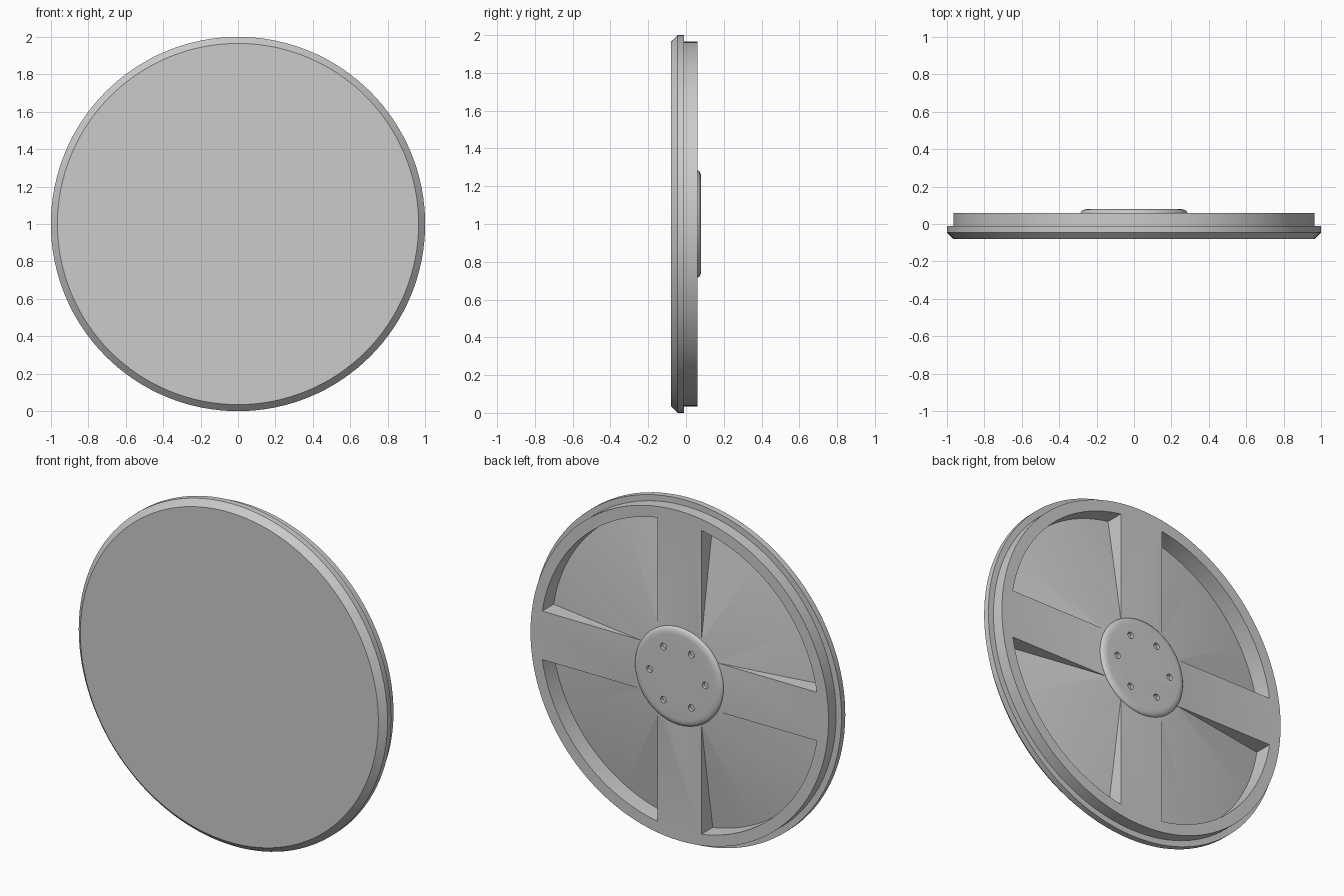
import bpy, bmesh
from math import pi, sin, cos, radians
from mathutils import Matrix, Vector

if "Cube" in bpy.data.objects:
    bpy.data.objects.remove(bpy.data.objects["Cube"])

grey = bpy.data.materials.new("plain grey")
grey.use_nodes = True
colour = (0.6, 0.6, 0.6, 1)
grey.diffuse_color = colour
grey.node_tree.nodes["Principled BSDF"].inputs["Base Color"].default_value = colour

BACK = 0.06          # rear face of the wheel
SPOKE = 0.142        # half width of a spoke
SEGMENTS = 128


def cap(bm):
    open_edges = [e for e in bm.edges if e.is_boundary]
    if open_edges:
        bmesh.ops.holes_fill(bm, edges=open_edges, sides=0)
    bmesh.ops.recalc_face_normals(bm, faces=bm.faces[:])


def lathe(profile, closed=False):
    """Turn (radius, y) points around the y axis."""
    bm = bmesh.new()
    rings = [[bm.verts.new((r * cos(2 * pi * i / SEGMENTS), y, r * sin(2 * pi * i / SEGMENTS)))
              for i in range(SEGMENTS)] for r, y in profile]
    pairs = list(zip(rings, rings[1:]))
    if closed:
        pairs.append((rings[-1], rings[0]))
    for a, b in pairs:
        for i in range(SEGMENTS):
            j = (i + 1) % SEGMENTS
            bm.faces.new((a[i], a[j], b[j], b[i]))
    cap(bm)
    return bm


def add_object(name, bm):
    mesh = bpy.data.meshes.new(name)
    bm.to_mesh(mesh)
    bm.free()
    mesh.materials.append(grey)
    ob = bpy.data.objects.new(name, mesh)
    ob.location.z = 1
    bpy.context.collection.objects.link(ob)
    return ob


def activate(ob):
    bpy.ops.object.select_all(action="DESELECT")
    ob.select_set(True)
    bpy.context.view_layer.objects.active = ob


def cut(ob, cutter):
    cutter.hide_render = True
    bpy.context.view_layer.update()
    mod = ob.modifiers.new("cut", "BOOLEAN")
    mod.operation = "DIFFERENCE"
    mod.solver = "EXACT"
    mod.object = cutter
    activate(ob)
    bpy.ops.object.modifier_apply(modifier=mod.name)
    bpy.data.objects.remove(cutter)


# Wheel disc: chamfered front flange and narrower rear rim
disc = add_object("wheel_disc", lathe([
    (0.965, -0.08), (1, -0.045), (1, -0.01), (0.965, -0.01), (0.965, BACK)]))

# Rear pockets: conical floor, trimmed to one quadrant and mirrored
bm = lathe([(0.162, 0.08), (0.9, -0.045), (0.9, 0.08)], closed=True)
for axis in (Vector((1, 0, 0)), Vector((0, 0, 1))):
    bmesh.ops.bisect_plane(bm, geom=bm.verts[:] + bm.edges[:] + bm.faces[:],
                           plane_co=axis * SPOKE, plane_no=axis, clear_inner=True)
    cap(bm)
pockets = add_object("pocket_cutter", bm)
mirror = pockets.modifiers.new("mirror", "MIRROR")
mirror.use_axis = (True, False, True)
mirror.use_mirror_merge = False
cut(disc, pockets)

# Hub cap with a rounded rim
rounding = [(0.245 + 0.04 * cos(radians(a)), BACK + 0.02 * sin(radians(a)))
            for a in range(0, 91, 15)]
hub = add_object("hub_cap", lathe([(0.285, 0.05)] + rounding))

# Ring of six bolt holes
bm = bmesh.new()
for i in range(6):
    a = i * pi / 3
    place = Matrix.Translation((0.18 * cos(a), 0.08, 0.18 * sin(a))) @ Matrix.Rotation(pi / 2, 4, "X")
    bmesh.ops.create_cone(bm, cap_ends=True, segments=24, radius1=0.019, radius2=0.019,
                          depth=0.04, matrix=place)
cut(hub, add_object("bolt_hole_cutter", bm))

# Smooth curved surfaces, keep edges sharp
for ob in (disc, hub):
    activate(ob)
    bpy.ops.object.shade_smooth_by_angle(angle=radians(30))
